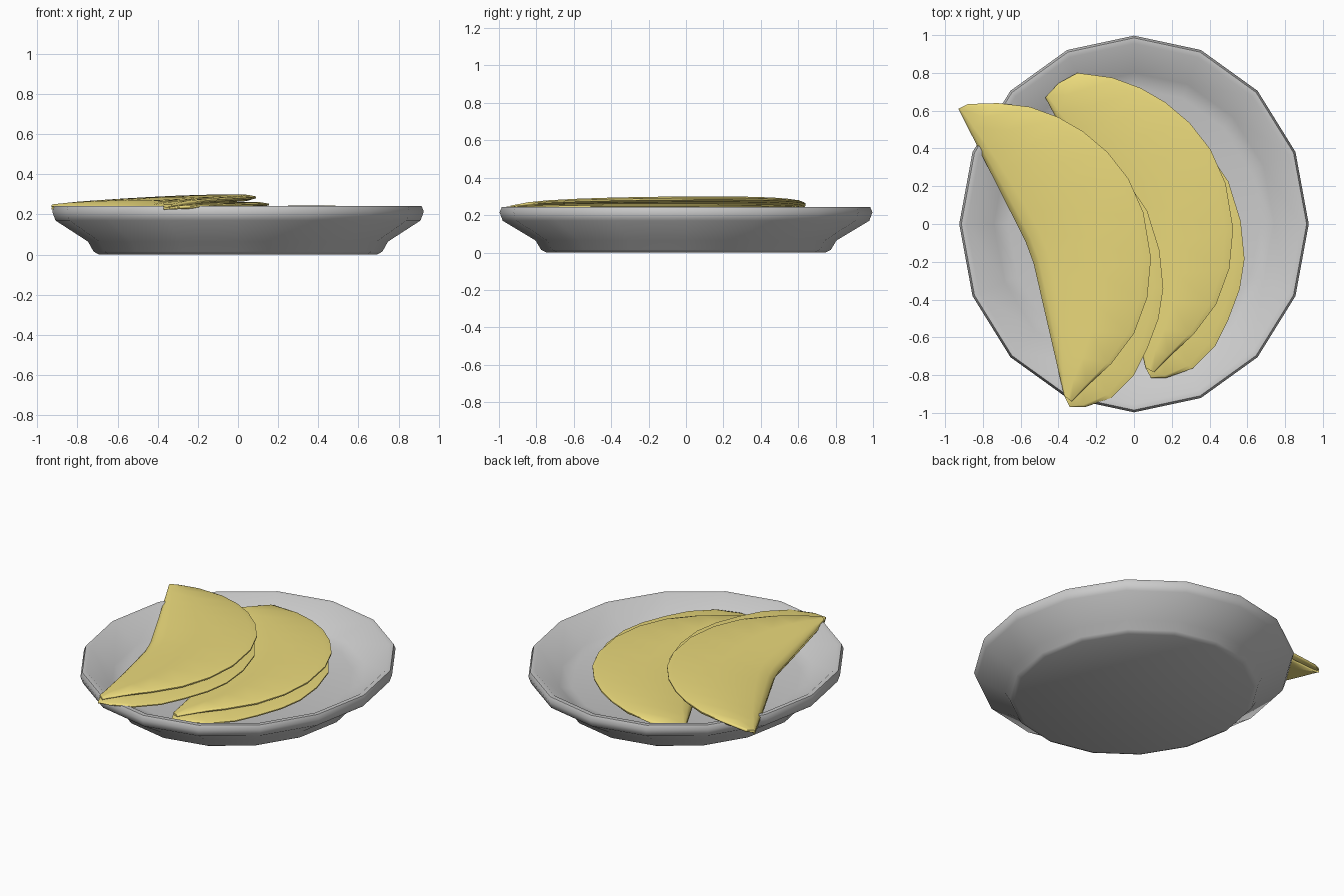
import bpy, bmesh, math

if "Cube" in bpy.data.objects:
    bpy.data.objects.remove(bpy.data.objects["Cube"])

wrap_mat = bpy.data.materials.new("golden_dough")
wrap_mat.diffuse_color = (0.83, 0.70, 0.20, 1)
wrap_mat.use_nodes = True
wrap_mat.node_tree.nodes["Principled BSDF"].inputs["Base Color"].default_value = wrap_mat.diffuse_color


def finish(name, bm, angle, mat=None):
    bmesh.ops.remove_doubles(bm, verts=bm.verts, dist=0.0005)
    bmesh.ops.recalc_face_normals(bm, faces=bm.faces)
    me = bpy.data.meshes.new(name)
    bm.to_mesh(me)
    bm.free()
    ob = bpy.data.objects.new(name, me)
    bpy.context.collection.objects.link(ob)
    if mat:
        me.materials.append(mat)
    bpy.ops.object.select_all(action='DESELECT')
    bpy.context.view_layer.objects.active = ob
    ob.select_set(True)
    bpy.ops.object.shade_smooth_by_angle(angle=math.radians(angle))
    return ob


# Plate: 16-sided slightly oval lathe, profile from underside centre to inner floor
def plate():
    prof = [(0.745, 0.0), (0.775, 0.015), (0.805, 0.065), (0.98, 0.17), (0.997, 0.215),
            (0.985, 0.243), (0.955, 0.243), (0.80, 0.13), (0.72, 0.11)]
    bm = bmesh.new()
    n = 16
    rings = [[bm.verts.new((0.928 * r * math.cos(2 * math.pi * i / n),
                            r * math.sin(2 * math.pi * i / n), z)) for i in range(n)]
             for r, z in prof]
    for a, b in zip(rings, rings[1:]):
        for i in range(n):
            j = (i + 1) % n
            bm.faces.new((a[i], a[j], b[j], b[i]))
    bm.faces.new(rings[0])
    bm.faces.new(rings[-1])
    finish("plate", bm, 60)


# One leaf of a folded pancake: slab between the fold line and the round edge
def leaf(name, fold, arc, z0, rise, thick, sag):
    a, k, b = fold
    ts = [(0, 0.2), (0.05, 0.7), (0.14, 1), (0.5, 1), (0.93, 1), (1, 0.3)]
    n = len(arc) - 1
    bm = bmesh.new()
    top, bot = [], []
    for i, p in enumerate(arc):
        s = i / n
        p0, p1, u = (a, k, s * 2) if s < 0.5 else (k, b, s * 2 - 1)
        f = [p0[c] + (p1[c] - p0[c]) * u for c in (0, 1)]
        hump = math.sin(math.pi * s) ** 0.7
        rt, rb = [], []
        for t, w in ts:
            x, y = (f[c] + (p[c] - f[c]) * t for c in (0, 1))
            z = z0 + rise * hump * t ** 0.6 - sag * hump * max(0, 1 - t / 0.14)
            h = thick * w * (0.5 + 0.5 * hump)
            rt.append(bm.verts.new((x, y, z + h)))
            rb.append(bm.verts.new((x, y, z - h)))
        top.append(rt)
        bot.append(rb)
    m = len(ts) - 1
    for i in range(n):
        for j in range(m):
            for g in (top, bot):
                bm.faces.new((g[i][j], g[i + 1][j], g[i + 1][j + 1], g[i][j + 1]))
        for j in (0, m):
            bm.faces.new((top[i][j], top[i + 1][j], bot[i + 1][j], bot[i][j]))
    for i in (0, n):
        for j in range(m):
            bm.faces.new((top[i][j], top[i][j + 1], bot[i][j + 1], bot[i][j]))
    finish(name, bm, 60, wrap_mat)


def shifted(pts, dx, dy):
    return [(x + dx, y + dy) for x, y in pts]


# Shared outlines, as laid out for the left pancake
fold = [(-0.93, 0.61), (-0.545, -0.15), (-0.37, -0.91)]
upper = [(-0.88, 0.635), (-0.72, 0.64), (-0.55, 0.62), (-0.40, 0.565), (-0.27, 0.49),
         (-0.14, 0.38), (-0.03, 0.24), (0.05, 0.06), (0.09, -0.18), (0.07, -0.39),
         (0.0, -0.58), (-0.12, -0.74), (-0.24, -0.85), (-0.33, -0.94)]
lower = [(-0.90, 0.60), (-0.72, 0.61), (-0.52, 0.58), (-0.34, 0.50), (-0.18, 0.39),
         (-0.04, 0.23), (0.07, 0.07), (0.135, -0.14), (0.155, -0.34), (0.13, -0.50),
         (0.07, -0.66), (0.0, -0.80), (-0.12, -0.92), (-0.26, -0.97), (-0.34, -0.97)]

plate()
leaf("left_pancake_top", fold, upper, 0.243, 0.044, 0.015, 0.02)
leaf("left_pancake_bottom", fold, lower, 0.230, 0.020, 0.013, 0.02)

# Right pancake: same shape moved over, with its fold corner tucked in
fold2 = [(-0.47, 0.67)] + shifted(fold[1:], 0.43, 0.15)
upper2 = [(-0.40, 0.745), (-0.30, 0.80)] + shifted(upper[2:], 0.435, 0.155)
lower2 = [(-0.42, 0.70), (-0.32, 0.76)] + shifted(lower[2:], 0.43, 0.155)
leaf("right_pancake_top", fold2, upper2, 0.188, 0.045, 0.015, 0.02)
leaf("right_pancake_bottom", fold2, lower2, 0.175, 0.020, 0.013, 0.02)
